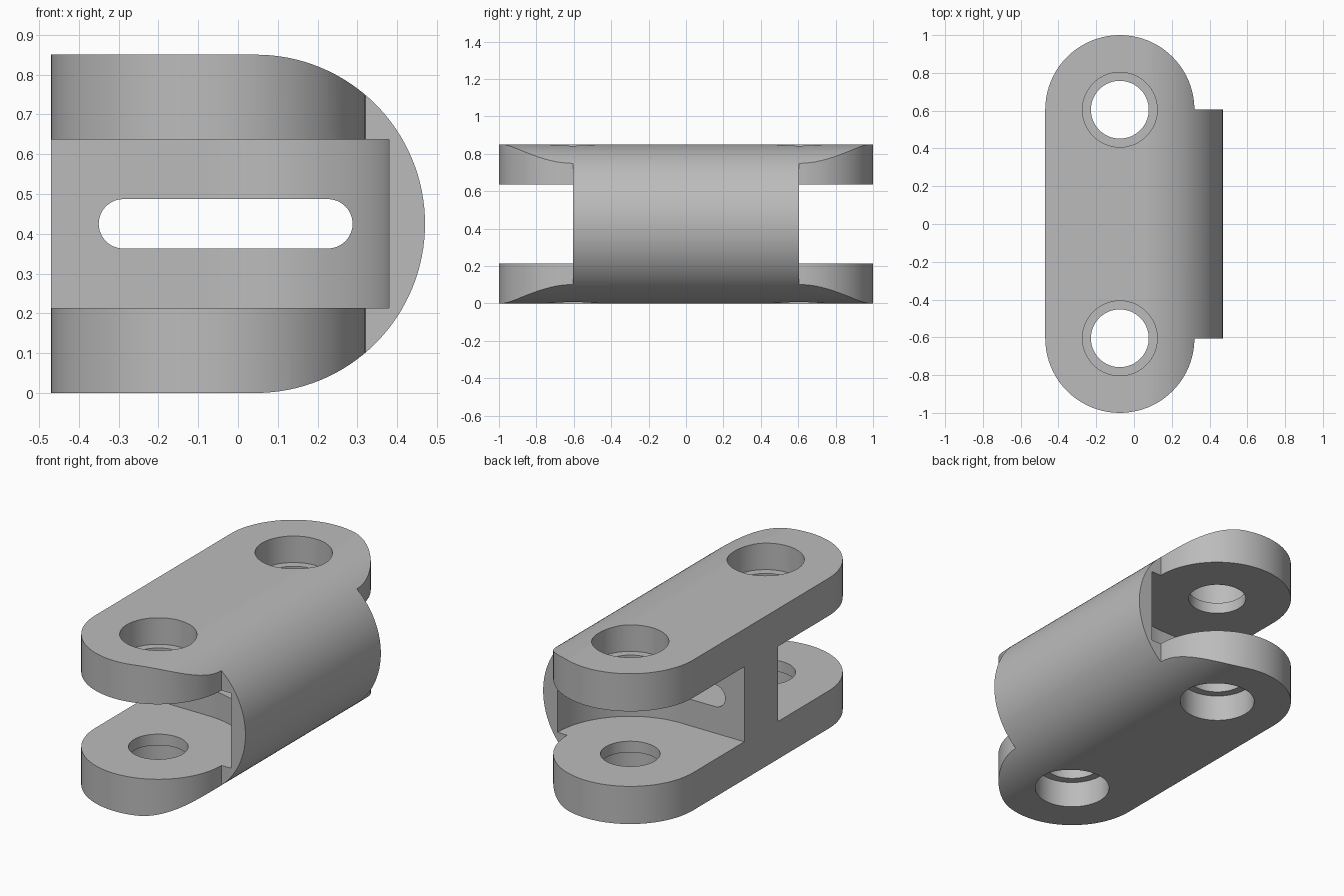
import bpy
import bmesh
from math import cos, sin, radians
from mathutils import Vector

cube = bpy.data.objects.get("Cube")
if cube:
    bpy.data.objects.remove(cube, do_unlink=True)

PIN_X, PIN_Y = -0.075, 0.605   # pin hole position
TAB_R = 0.395                  # rounded end radius
HEIGHT = 0.85
TAB_T = 0.213                  # thickness of each tab
MID = HEIGHT / 2

grey = bpy.data.materials.new("plain_grey")
grey.use_nodes = True
colour = (0.5, 0.5, 0.5, 1)
grey.diffuse_color = colour
grey.node_tree.nodes["Principled BSDF"].inputs["Base Color"].default_value = colour


def arc(cx, cy, r, start, end, steps=40):
    angles = [radians(start + (end - start) * i / steps) for i in range(steps + 1)]
    return [(cx + r * cos(a), cy + r * sin(a)) for a in angles]


def prism(name, outline, lo, hi, along="z"):
    """Extrude a 2D outline along z (outline in x, y) or y (outline in x, z)."""
    bm = bmesh.new()
    place = (lambda p: (p[0], p[1], lo)) if along == "z" else (lambda p: (p[0], lo, p[1]))
    face = bm.faces.new([bm.verts.new(place(p)) for p in outline])
    step = Vector((0, 0, hi - lo)) if along == "z" else Vector((0, hi - lo, 0))
    top = bmesh.ops.extrude_face_region(bm, geom=[face])["geom"]
    bmesh.ops.translate(bm, vec=step, verts=[v for v in top if isinstance(v, bmesh.types.BMVert)])
    bmesh.ops.recalc_face_normals(bm, faces=bm.faces)
    mesh = bpy.data.meshes.new(name)
    bm.to_mesh(mesh)
    bm.free()
    mesh.materials.append(grey)
    obj = bpy.data.objects.new(name, mesh)
    bpy.context.collection.objects.link(obj)
    return obj


def apply_boolean(target, cutter, operation):
    mod = target.modifiers.new("cut", "BOOLEAN")
    mod.object, mod.operation, mod.solver = cutter, operation, "EXACT"
    bpy.context.view_layer.objects.active = target
    bpy.ops.object.modifier_apply(modifier=mod.name)
    bpy.data.objects.remove(cutter, do_unlink=True)


# Plan outline: rounded tabs at both ends, wider block between them
plan = arc(PIN_X, PIN_Y, TAB_R, 0, 180) + arc(PIN_X, -PIN_Y, TAB_R, 180, 360)
plan += [(0.6, -PIN_Y), (0.6, PIN_Y)]
link = prism("hinge_link", plan, -0.1, HEIGHT + 0.1)

# Side profile: flat on the left, half round on the right
profile = [(-0.6, 0)] + arc(0.47 - MID, MID, MID, -90, 90, 64) + [(-0.6, HEIGHT)]
apply_boolean(link, prism("round_profile", profile, -1.2, 1.2, "y"), "INTERSECT")

for side in (-1, 1):
    # Pocket between the tabs, clearing the mating link
    pocket = [(-0.7, 0.15)] + arc(PIN_X, PIN_Y, 0.455, -90, 0) + [(0.38, 1.2), (-0.7, 1.2)]
    pocket = [(x, y * side) for x, y in pocket]
    apply_boolean(link, prism("pocket", pocket, TAB_T, HEIGHT - TAB_T), "DIFFERENCE")

    # Pin hole with a counterbore on the outer face of each tab
    hole = arc(PIN_X, PIN_Y * side, 0.153, 0, 354.375, 63)
    apply_boolean(link, prism("pin_hole", hole, -0.2, HEIGHT + 0.2), "DIFFERENCE")
    bore = arc(PIN_X, PIN_Y * side, 0.198, 0, 354.375, 63)
    for lo, hi in ((-0.2, 0.15), (HEIGHT - 0.15, HEIGHT + 0.2)):
        apply_boolean(link, prism("counterbore", bore, lo, hi), "DIFFERENCE")

# Long slot through the central web
slot_r = 0.062
slot = arc(0.288 - slot_r, MID, slot_r, -90, 90, 24) + arc(-0.35 + slot_r, MID, slot_r, 90, 270, 24)
apply_boolean(link, prism("slot", slot, -0.9, 0.9, "y"), "DIFFERENCE")

# Smooth curved walls, keep machined edges sharp
bpy.ops.object.select_all(action="DESELECT")
link.select_set(True)
bpy.context.view_layer.objects.active = link
bpy.ops.object.shade_smooth_by_angle(angle=radians(20))
weighted = link.modifiers.new("even_shading", "WEIGHTED_NORMAL")
weighted.keep_sharp = True
